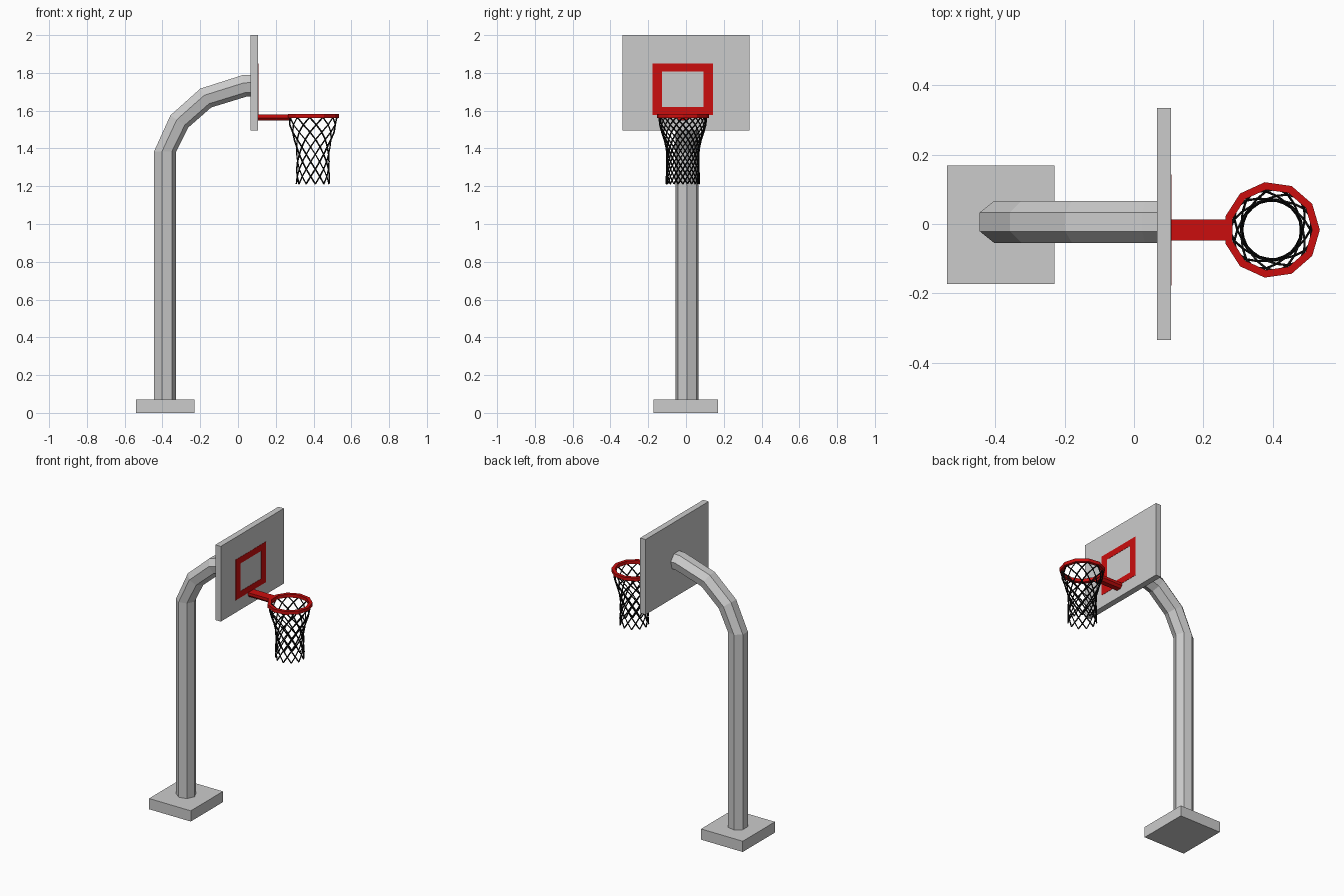
import bpy, bmesh
from math import sin, cos, pi
from mathutils import Vector

if "Cube" in bpy.data.objects:
    bpy.data.objects.remove(bpy.data.objects["Cube"])

HOOP = Vector((0.397, -0.017, 0))   # hoop axis
N = 11                              # hoop sides and net strands


def material(name, rgb):
    m = bpy.data.materials.new(name)
    m.diffuse_color = (*rgb, 1)
    m.use_nodes = True
    m.node_tree.nodes["Principled BSDF"].inputs["Base Color"].default_value = m.diffuse_color
    return m


red = material("red_paint", (0.6, 0.004, 0.004))
black = material("black_cord", (0.005, 0.005, 0.005))


def finish(name, bm, mat=None):
    bmesh.ops.recalc_face_normals(bm, faces=bm.faces)
    me = bpy.data.meshes.new(name)
    bm.to_mesh(me)
    bm.free()
    ob = bpy.data.objects.new(name, me)
    bpy.context.collection.objects.link(ob)
    if mat:
        me.materials.append(mat)
    return ob


def box(name, lo, hi):
    bm = bmesh.new()
    lo, hi = Vector(lo), Vector(hi)
    bmesh.ops.create_cube(bm, size=1)
    bmesh.ops.scale(bm, vec=hi - lo, verts=bm.verts)
    bmesh.ops.translate(bm, vec=(lo + hi) / 2, verts=bm.verts)
    return finish(name, bm)


def loft(name, rings, mat=None, closed=False):
    """Skin a list of equal-length point rings, capped or joined in a loop."""
    bm = bmesh.new()
    rows = [[bm.verts.new(p) for p in r] for r in rings]
    pairs = list(zip(rows, rows[1:]))
    if closed:
        pairs.append((rows[-1], rows[0]))
    else:
        bm.faces.new(rows[0])
        bm.faces.new(rows[-1])
    for a, b in pairs:
        for i in range(len(a)):
            j = (i + 1) % len(a)
            bm.faces.new((a[i], a[j], b[j], b[i]))
    return finish(name, bm, mat)


# Base and backboard
box("base", (-0.54, -0.173, 0), (-0.23, 0.169, 0.072))
box("backboard", (0.066, -0.335, 1.495), (0.1065, 0.335, 2.0))

# Seven-sided pole: (outer x, z) and (inner x, z) of each cross-section
sections = [((-0.445, 0.06), (-0.327, 0.06)),
            ((-0.445, 1.383), (-0.327, 1.383)),
            ((-0.358, 1.575), (-0.263, 1.511)),
            ((-0.199, 1.717), (-0.142, 1.617)),
            ((0.024, 1.788), (0.044, 1.674)),
            ((0.075, 1.79), (0.075, 1.674))]
R = 0.0625
rings = []
for outer, inner in sections:
    o, n = Vector((outer[0], 0, outer[1])), Vector((inner[0], 0, inner[1]))
    ring = []
    for k in range(7):
        a = 2 * pi * k / 7
        t = (cos(a) + cos(pi / 7)) / (1 + cos(pi / 7))
        ring.append(o.lerp(n, t) + Vector((0, 0.006 + R * sin(a), 0)))
    rings.append(ring)
loft("pole", rings)


# Painted target frame on the board
def frame_loop(x, y0, y1, z0, z1):
    return [(x, y0, z0), (x, y1, z0), (x, y1, z1), (x, y0, z1)]


big, small = (-0.177, 0.143, 1.578, 1.85), (-0.127, 0.093, 1.62, 1.807)
loft("target_frame", [frame_loop(0.105, *big), frame_loop(0.108, *big),
                      frame_loop(0.108, *small), frame_loop(0.105, *small)],
     red, closed=True)

# Rim
rim = []
for k in range(N):
    a = 2 * pi * k / N
    d = Vector((cos(a), sin(a), 0))
    rim.append([HOOP + d * r + Vector((0, 0, z)) for r, z in
                ((0.139, 1.582), (0.139, 1.56), (0.117, 1.56), (0.117, 1.582))])
loft("rim", rim, red, closed=True)

# Arm joining the rim to the board
profile = [(-0.0475, 1.58), (0.013, 1.58), (0.013, 1.562), (0.0, 1.547),
           (-0.034, 1.547), (-0.0475, 1.562)]
loft("rim_arm", [[(x, y, z) for y, z in profile] for x in (0.1, 0.278)], red)

# Net: crossing cords winding both ways down a narrowing tube
radii = [0.126, 0.123, 0.112, 0.099, 0.09, 0.086, 0.085, 0.086, 0.087, 0.088]
cu = bpy.data.curves.new("net", 'CURVE')
cu.dimensions = '3D'
cu.bevel_depth = 0.0042
cu.bevel_resolution = 0
cu.materials.append(black)
for k in range(N):
    for turn in (1, -1):
        sp = cu.splines.new('POLY')
        sp.points.add(len(radii) - 1)
        for i, r in enumerate(radii):
            a = 2 * pi * (k + turn * i / 2) / N
            z = 1.565 - 0.353 * i / (len(radii) - 1)
            sp.points[i].co = (HOOP.x + r * cos(a), HOOP.y + r * sin(a), z, 1)
net = bpy.data.objects.new("net", cu)
bpy.context.collection.objects.link(net)
